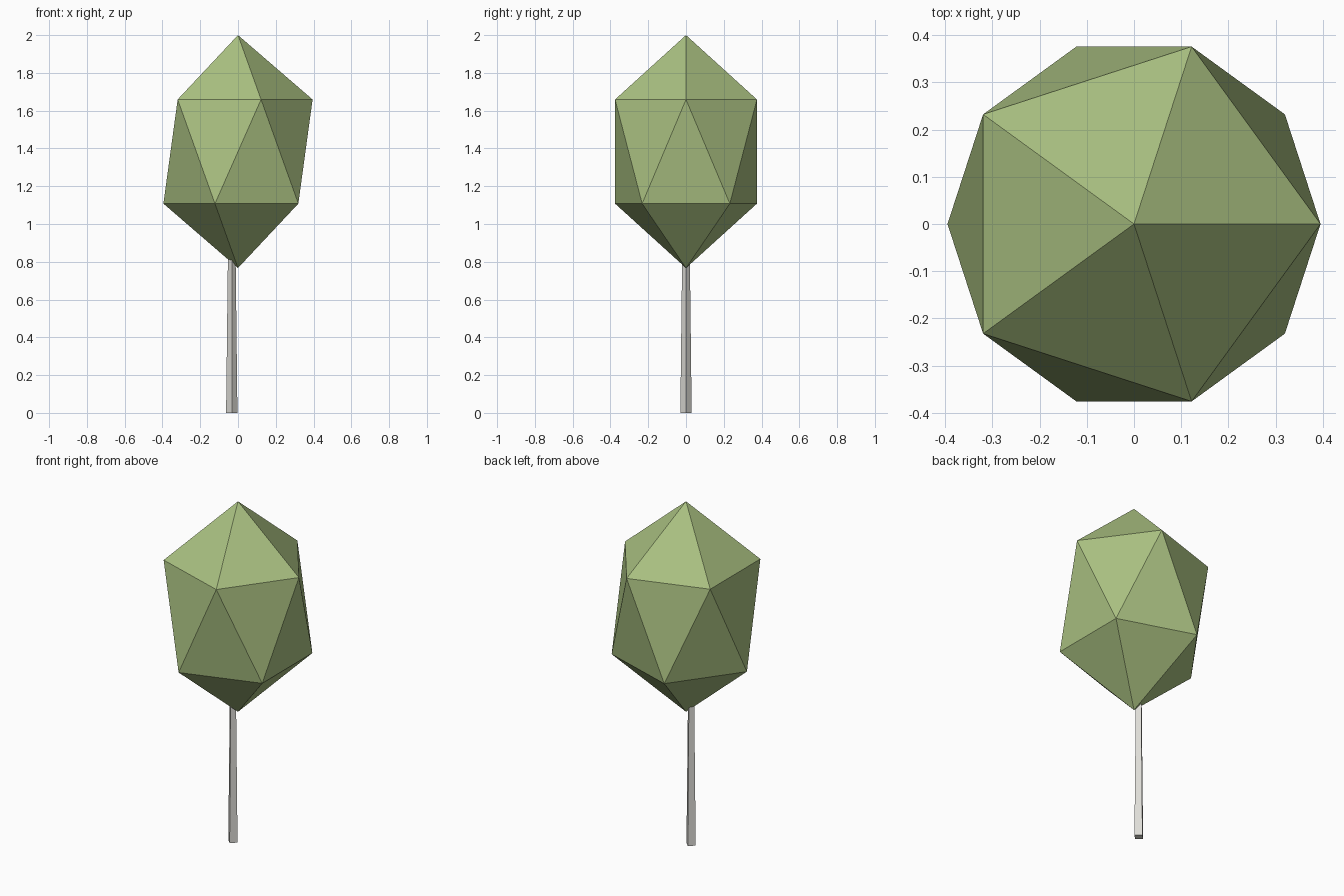
import bpy
import bmesh
import math
from mathutils import Matrix

cube = bpy.data.objects.get("Cube")
if cube:
    bpy.data.objects.remove(cube, do_unlink=True)


def make_material(name, color):
    mat = bpy.data.materials.new(name)
    mat.use_nodes = True
    mat.diffuse_color = color
    mat.node_tree.nodes["Principled BSDF"].inputs["Base Color"].default_value = color
    return mat


def add_object(name, bm, mat):
    mesh = bpy.data.meshes.new(name)
    bm.normal_update()
    bm.to_mesh(mesh)
    bm.free()
    mesh.materials.append(mat)
    obj = bpy.data.objects.new(name, mesh)
    bpy.context.collection.objects.link(obj)
    return obj


leaf_green = make_material("leaf green", (0.40, 0.53, 0.22, 1))
bark_grey = make_material("pale bark grey", (0.73, 0.72, 0.68, 1))

# Foliage: a stretched twenty-sided crown
bm = bmesh.new()
bmesh.ops.create_icosphere(bm, subdivisions=1, radius=1)
bmesh.ops.scale(bm, vec=(0.4415, 0.4415, 0.6165), verts=bm.verts)
bmesh.ops.translate(bm, vec=(0, 0, 1.3835), verts=bm.verts)
add_object("foliage", bm, leaf_green)

# Trunk: a slim four-sided taper, set slightly off centre
height = 0.95
bm = bmesh.new()
bmesh.ops.create_cone(
    bm, cap_ends=True, segments=4, radius1=0.03, radius2=0.019, depth=height,
    matrix=Matrix.Translation((-0.033, 0, height / 2)))
# Keep the trunk edges facing front, back and sides
for v in bm.verts:
    if abs(abs(v.co.x + 0.033) - abs(v.co.y)) < 0.001:
        bmesh.ops.rotate(bm, verts=bm.verts, cent=(-0.033, 0, 0),
                         matrix=Matrix.Rotation(math.pi / 4, 3, "Z"))
        break
add_object("trunk", bm, bark_grey)
